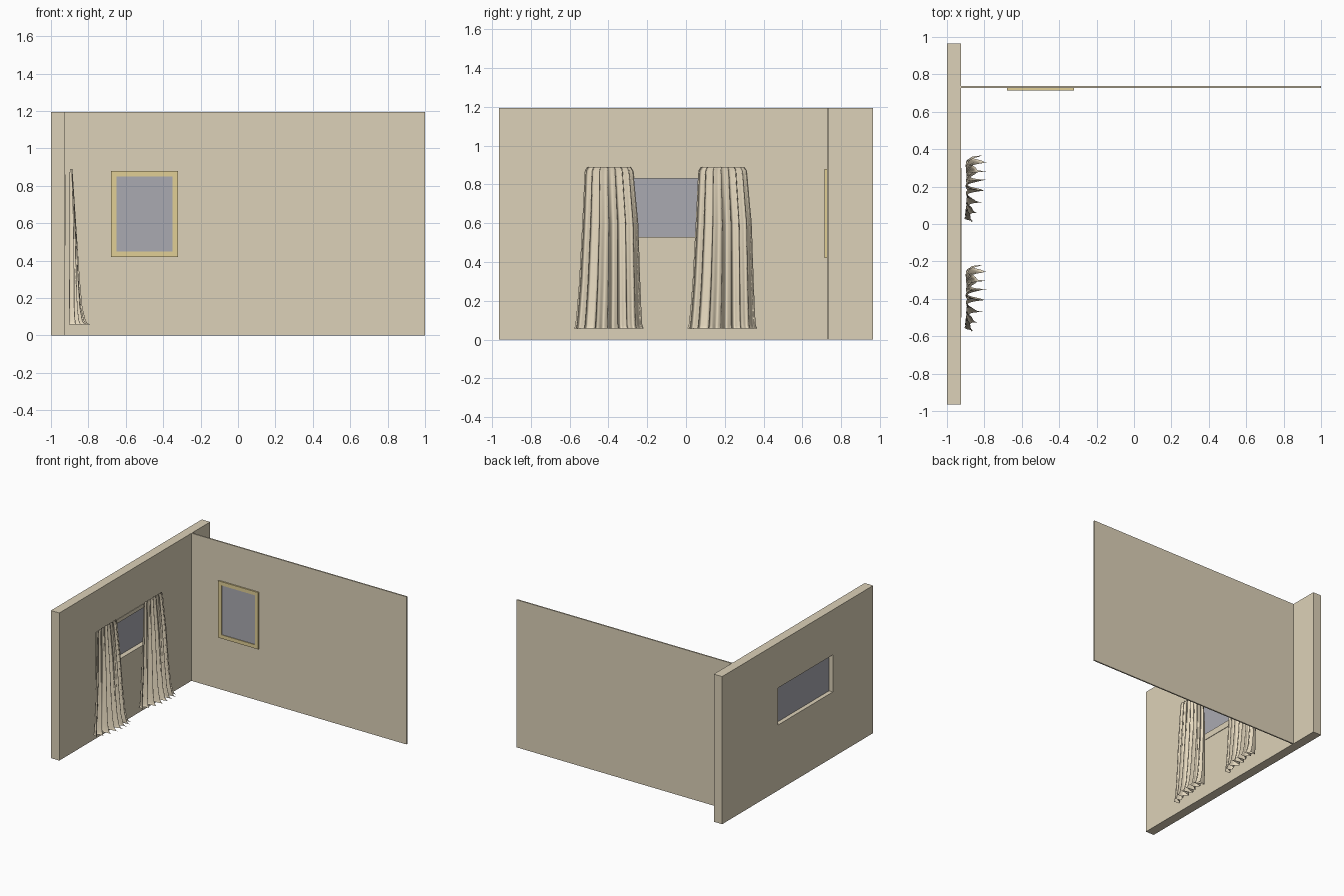
import bpy, bmesh, math

if "Cube" in bpy.data.objects:
    bpy.data.objects.remove(bpy.data.objects["Cube"])


def material(name, rgb):
    m = bpy.data.materials.new(name)
    m.diffuse_color = (*rgb, 1)
    m.use_nodes = True
    m.node_tree.nodes["Principled BSDF"].inputs["Base Color"].default_value = m.diffuse_color
    return m


WALL = material("wall_paint", (0.72, 0.64, 0.48))
GOLD = material("frame_wood", (0.75, 0.62, 0.30))
GREY = material("glass_grey", (0.40, 0.40, 0.44))
CLOTH = material("curtain_cloth", (0.82, 0.72, 0.54))


def make(name, bm, mat):
    bmesh.ops.recalc_face_normals(bm, faces=bm.faces)
    me = bpy.data.meshes.new(name)
    bm.to_mesh(me)
    bm.free()
    ob = bpy.data.objects.new(name, me)
    bpy.context.collection.objects.link(ob)
    me.materials.append(mat)
    return ob


def box(name, lo, hi, mat):
    bm = bmesh.new()
    bmesh.ops.create_cube(bm, size=1)
    for v in bm.verts:
        v.co = [a + (b - a) * (c + 0.5) for a, b, c in zip(lo, hi, v.co)]
    return make(name, bm, mat)


def frame(name, outer, inner, near, far, place, mat):
    """Rectangular ring; rects are (a0, a1, z0, z1), place maps (a, depth, z)."""
    bm = bmesh.new()
    rings = []
    for rect, d in ((outer, near), (inner, near), (inner, far), (outer, far)):
        a0, a1, z0, z1 = rect
        rings.append([bm.verts.new(place(a, d, z)) for a, z in
                      ((a0, z0), (a1, z0), (a1, z1), (a0, z1))])
    for k in range(4):
        r, s = rings[k], rings[(k + 1) % 4]
        for i in range(4):
            j = (i + 1) % 4
            bm.faces.new((r[i], r[j], s[j], s[i]))
    return make(name, bm, mat)


def on_side(a, d, z):
    return (d, a, z)


def on_back(a, d, z):
    return (a, d, z)


# Side wall with window opening, thin trim and glass
OPEN = (-0.45, 0.25, 0.53, 0.83)
frame("side_wall", (-0.965, 0.965, 0, 1.195), OPEN, -1, -0.925, on_side, WALL)
frame("window_trim", (-0.5, 0.3, 0.48, 0.86), OPEN, -0.926, -0.921, on_side, WALL)
box("window_glass", (-0.966, -0.45, 0.53), (-0.96, 0.25, 0.83), GREY)

# Back wall and framed picture
box("back_wall", (-0.925, 0.726, 0), (1, 0.737, 1.195), WALL)
frame("picture_frame", (-0.68, -0.32, 0.42, 0.88), (-0.65, -0.35, 0.45, 0.85),
      0.715, 0.727, on_back, GOLD)
box("picture_panel", (-0.65, 0.721, 0.45), (-0.35, 0.727, 0.85), GREY)


# Curtain outline keyed by height: z, left y, right y, back x, front x
PROFILE = [
    (0.890, -0.510, -0.285, -0.898, -0.886),
    (0.870, -0.522, -0.272, -0.900, -0.884),
    (0.600, -0.535, -0.246, -0.902, -0.866),
    (0.300, -0.551, -0.236, -0.904, -0.846),
    (0.150, -0.563, -0.230, -0.905, -0.832),
    (0.080, -0.570, -0.226, -0.905, -0.815),
    (0.064, -0.574, -0.222, -0.907, -0.803),
    (0.058, -0.578, -0.218, -0.910, -0.785),
]


def rows():
    for p, q in zip(PROFILE, PROFILE[1:]):
        n = max(2, int((p[0] - q[0]) / 0.03))
        for i in range(n):
            yield [a + (b - a) * i / n for a, b in zip(p, q)]
    yield PROFILE[-1]


def curtain(name, shift):
    bm = bmesh.new()
    n = 120
    grid = []
    for z, y0, y1, back, front in rows():
        drop = (0.89 - z) / 0.83
        line = []
        for i in range(n + 1):
            u = i / n
            # uneven fold spacing, with pleats leaning sideways lower down
            ph = 2 * math.pi * 7 * u + 1.1 * math.sin(5 * u + 1) + 0.5 * drop * math.sin(9 * u)
            wave = 0.5 + 0.38 * math.sin(ph) + 0.12 * math.sin(2.3 * ph + 1)
            reach = 0.68 + 0.32 * math.sin(math.pi * (u - 0.25)) if drop > 0 else 1
            reach = 1 + (reach - 1) * drop
            edge = min(1, 12 * u, 12 * (1 - u))
            y = y0 + (y1 - y0) * u + 0.009 * math.cos(ph) * edge
            lean = (front - back) * 0.3 * drop * u
            x = min(back + (front - back) * reach * wave + lean, front)
            line.append(bm.verts.new((x, y + shift, z)))
        grid.append(line)
    for r, s in zip(grid, grid[1:]):
        for i in range(n):
            bm.faces.new((r[i], r[i + 1], s[i + 1], s[i]))
    ob = make(name, bm, CLOTH)
    for poly in ob.data.polygons:
        poly.use_smooth = True
    return ob


# Pair of matching drapes
curtain("curtain_left", 0)
curtain("curtain_right", 0.585)
